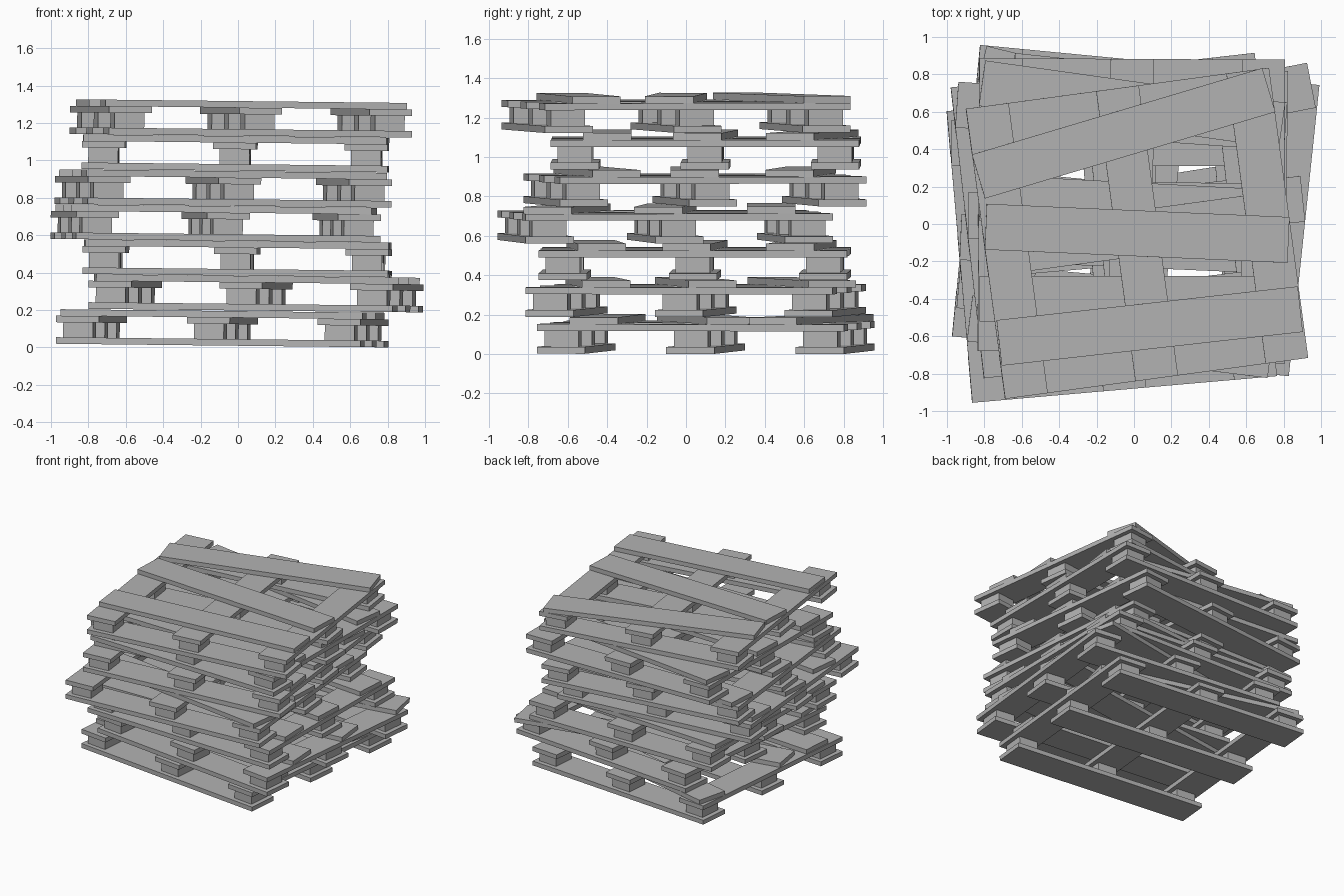
import bpy
from math import radians
from mathutils import Matrix

cube = bpy.data.objects.get("Cube")
if cube:
    bpy.data.objects.remove(cube, do_unlink=True)

wood = bpy.data.materials.new("grey_wood")
wood.use_nodes = True
colour = (0.45, 0.45, 0.45, 1)
wood.diffuse_color = colour
wood.node_tree.nodes["Principled BSDF"].inputs["Base Color"].default_value = colour

# Pallet proportions
LENGTH, DEPTH = 1.635, 1.565
BOARD_W, STRINGER_W = 0.245, 0.23
BLOCK_X, BLOCK_Y = 0.16, 0.175
BOARD_T, BLOCK_H = 0.035, 0.08
SPACING = 0.187
TILT = Matrix.Rotation(0.011, 4, 'Y')


def plank(name, size, centre, place, turn=0):
    """Box of a given size, turned about z and placed in its pallet."""
    bpy.ops.mesh.primitive_cube_add(size=1)
    ob = bpy.context.object
    ob.name = ob.data.name = name
    ob.data.transform(Matrix.Diagonal((*size, 1)))
    ob.matrix_world = (place @ Matrix.Translation(centre)
                       @ Matrix.Rotation(radians(turn), 4, 'Z'))
    ob.data.materials.append(wood)


def pallet(number, x, y, heading, loose):
    """Three bottom boards, nine blocks, three stringers, three loose top boards."""
    z = 0.01 + number * SPACING
    place = (Matrix.Translation((x, y, z)) @ TILT
             @ Matrix.Rotation(radians(heading), 4, 'Z'))
    tag = f"pallet_{number + 1}_"
    edge_x = (LENGTH - STRINGER_W) / 2
    edge_y = (DEPTH - BOARD_W) / 2
    block_z = BOARD_T + BLOCK_H / 2
    stringer_z = BOARD_T * 1.5 + BLOCK_H
    for row in (-1, 0, 1):
        plank(tag + "bottom_board", (LENGTH, BOARD_W, BOARD_T),
              (0, row * edge_y, BOARD_T / 2), place)
        plank(tag + "stringer", (STRINGER_W, DEPTH, BOARD_T),
              (row * edge_x, 0, stringer_z), place)
        for col in (-1, 0, 1):
            plank(tag + "block", (BLOCK_X, BLOCK_Y, BLOCK_H),
                  (col * edge_x, row * edge_y, block_z), place)
    # Top boards lie at uneven angles
    for row_y, angle in zip((-0.5, 0, 0.54), loose):
        plank(tag + "top_board", (1.62, BOARD_W, BOARD_T),
              (0, row_y, stringer_z + BOARD_T), place, angle - heading)


# Each pallet: x, y, heading, headings of its top boards
stack = [
    (-0.085, 0.10, -5.5, (-5, 9, -14)),
    (0.095, 0.05, -6, (3, 6, 11)),
    (-0.005, 0.045, -0.7, (2, -3, -4)),
    (-0.12, -0.105, 5, (-7, -2.5, 0)),
    (-0.08, 0.045, 6.5, (7, 0, -4)),
    (-0.015, 0.10, -0.3, (0, -3, -8)),
    (0.015, -0.05, 7.7, (6.4, -2.5, 16.6)),
]
for i, row in enumerate(stack):
    pallet(i, *row)
